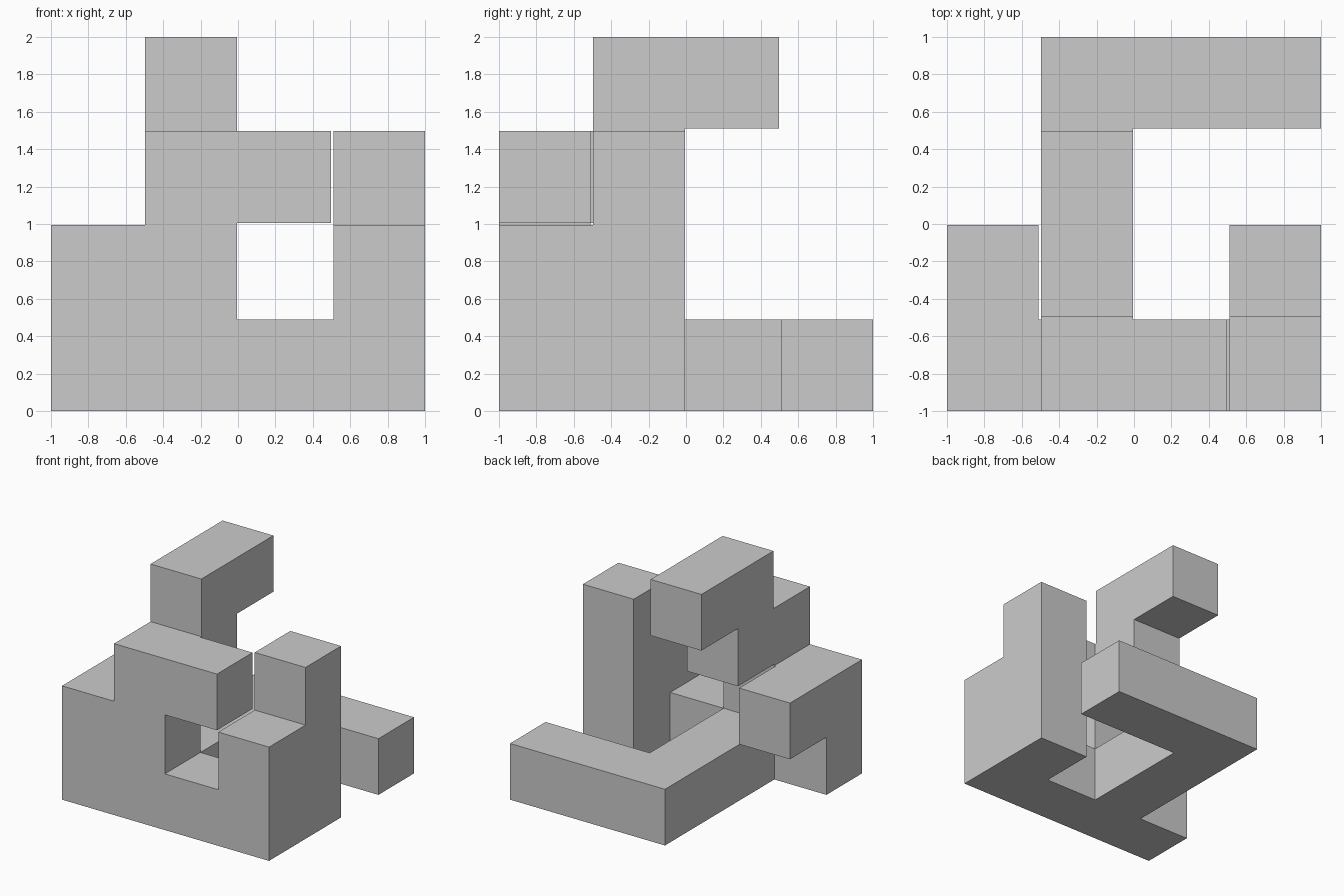
import bpy, bmesh
from itertools import product

if "Cube" in bpy.data.objects:
    bpy.data.objects.remove(bpy.data.objects["Cube"])

# Cells sit on a 4x4x4 lattice, with a thin slot wherever neighbours do not join
PITCH = 2 / 3.975
SIZE = PITCH * 0.975
cuts = [v for i in range(4) for v in (i * PITCH, i * PITCH + SIZE)]

# Bars as (first cell, last cell) in x, y, z lattice steps
bars = [
    ((0, 0, 0), (3, 0, 0)),   # front foot
    ((0, 0, 1), (1, 0, 1)),   # front wall
    ((0, 1, 1), (0, 1, 1)),   # left overhang
    ((1, 0, 2), (2, 0, 2)),   # front arm over the window
    ((1, 1, 2), (1, 1, 3)),   # upper post
    ((1, 2, 3), (1, 2, 3)),   # top arm
    ((3, 0, 0), (3, 1, 1)),   # right wall
    ((3, 1, 2), (3, 1, 2)),   # right post
    ((1, 0, 0), (1, 3, 0)),   # floor bar running back
    ((1, 3, 0), (3, 3, 0)),   # rear bar
]
cells = set()
for a, b in bars:
    cells.update(product(*(range(p, q + 1) for p, q in zip(a, b))))


def solid(f):
    """Fine slot: even steps are cells, odd steps the joints between cells."""
    near = [(k // 2,) if k % 2 == 0 else (k // 2, k // 2 + 1) for k in f]
    return all(c in cells for c in product(*near))


fine = {f for f in product(range(7), repeat=3) if solid(f)}

# Skin the outside of the solid
bm = bmesh.new()
for f in fine:
    for axis, side in product(range(3), (0, 1)):
        n = list(f)
        n[axis] += 1 if side else -1
        if tuple(n) in fine:
            continue
        u, v = (axis + 1) % 3, (axis + 2) % 3
        ring = []
        for du, dv in ((0, 0), (1, 0), (1, 1), (0, 1)):
            p = list(f)
            p[axis] += side
            p[u] += du
            p[v] += dv
            ring.append(bm.verts.new((cuts[p[0]] - 1, cuts[p[1]] - 1, cuts[p[2]])))
        bm.faces.new(ring if side else ring[::-1])
bmesh.ops.remove_doubles(bm, verts=bm.verts, dist=1e-4)
bmesh.ops.dissolve_limit(bm, angle_limit=0.01, verts=bm.verts, edges=bm.edges)
bmesh.ops.recalc_face_normals(bm, faces=bm.faces)

mesh = bpy.data.meshes.new("interlocking_block")
bm.to_mesh(mesh)
bm.free()
bpy.context.collection.objects.link(bpy.data.objects.new("interlocking_block", mesh))
